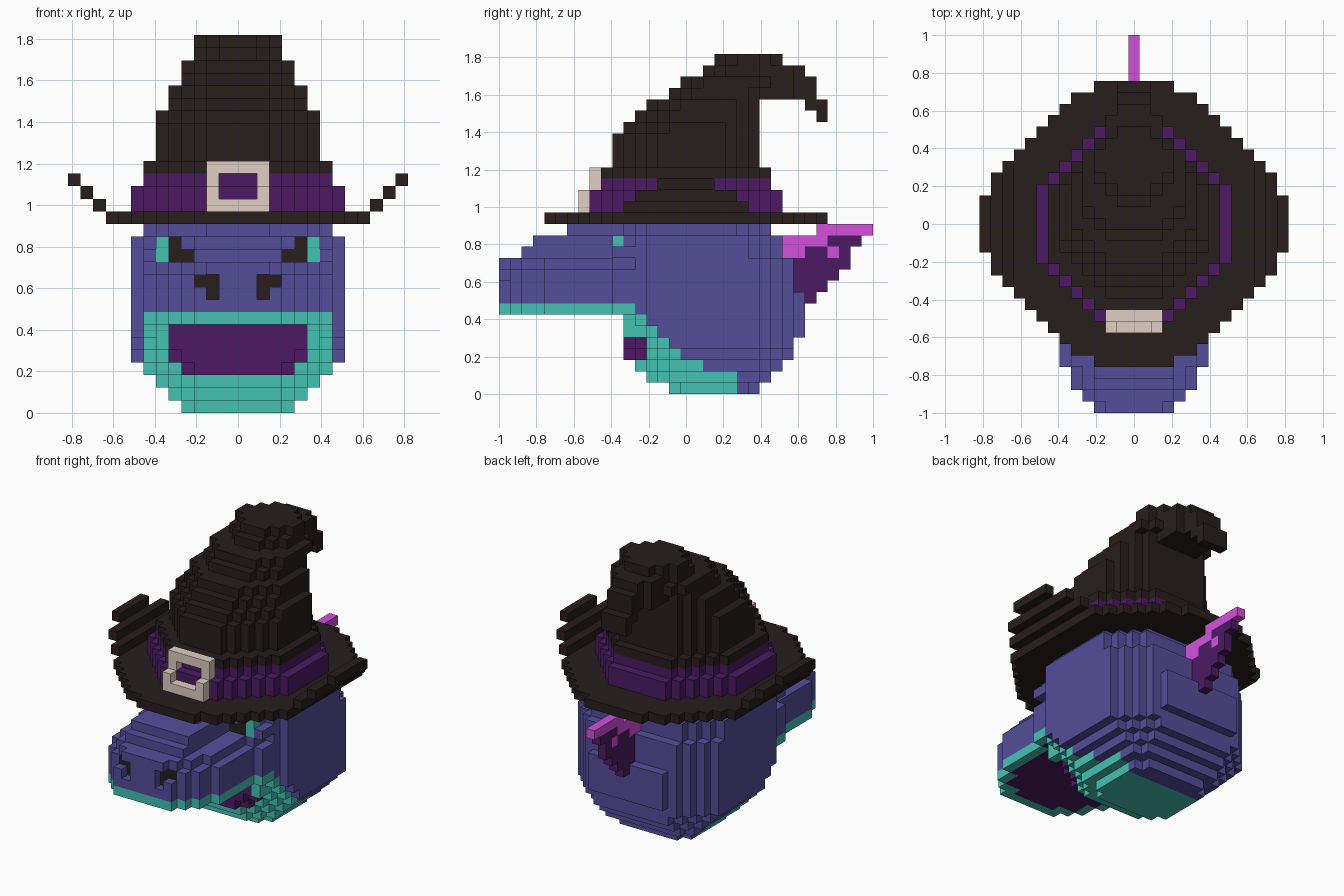
import bpy, bmesh

if "Cube" in bpy.data.objects:
    bpy.data.objects.remove(bpy.data.objects["Cube"])

V = 2 / 33          # edge of one block; the model is 27 x 33 x 30 blocks


def linear(c):
    c /= 255
    return c / 12.92 if c <= 0.04045 else ((c + 0.055) / 1.055) ** 2.4


PALETTE = [("hat_black", (40, 29, 29)), ("skin_blue", (85, 77, 154)),
           ("jaw_teal", (69, 194, 180)), ("deep_purple", (76, 26, 100)),
           ("fin_magenta", (212, 80, 222)), ("buckle_tan", (224, 207, 194))]
MATS = []
for name, rgb in PALETTE:
    m = bpy.data.materials.new(name)
    m.diffuse_color = [linear(c) for c in rgb] + [1]
    m.use_nodes = True
    m.node_tree.nodes["Principled BSDF"].inputs["Base Color"].default_value = m.diffuse_color
    MATS.append(m)
BLACK, BLUE, TEAL, PURPLE, MAGENTA, TAN = range(6)

grid = {}           # block (i, j, k) -> (part, colour)


def put(part, colour, i, j, k):
    """Place a block and its mirror image."""
    grid[(i, j, k)] = grid[(-i, j, k)] = (part, colour)


def box(part, colour, i0, i1, j0, j1, k0, k1):
    for i in range(i0, i1 + 1):
        for j in range(j0, j1 + 1):
            for k in range(k0, k1 + 1):
                put(part, colour, i, j, k)


def octagon(part, colour, w, j0, j1, k, front, back, limit=lambda j: 99):
    """One layer with its front and back corners cut by the given steps."""
    for j in range(j0, j1 + 1):
        for i in range(w + 1):
            if (w - i) + (j - j0) >= front and (w - i) + (j1 - j) >= back and i <= limit(j):
                c = colour(i, j, k) if callable(colour) else colour
                put(part, c, i, j, k)


# Head: a bevelled block, teal along the jaw, purple inside the mouth
teal_to = [4, 4, 1, -1, -2, -3, -4, -5]


def head_colour(i, j, k):
    if 3 <= k <= 6 and i <= 5 and j <= -4:
        return PURPLE
    return TEAL if k < 8 and j <= teal_to[k] else BLUE


half = [4, 5, 6, 7] + [8] * 10 + [7]
face = [-1, -3, -4] + [-5] * 12
rear = [6, 7, 8, 9, 9, 10, 10, 10, 10, 9, 9, 9, 8, 8, 7]
cut_face = [1, 2, 3, 4, 4, 3, 2] + [2] * 8
cut_rear = [1, 1, 2, 3, 3] + [4] * 4 + [3] * 6
for k in range(15):
    octagon("head", head_colour, half[k], face[k], rear[k], k, cut_face[k], cut_rear[k])
put("head", TEAL, 6, -5, 5)

# Snout: rounded plan, teal lip and purple palate underneath
for j in range(-16, -4):
    w = 3 if j == -16 else 4 if j == -15 else 5 if j < -12 else 6 if j < -6 else 7
    for i in range(w + 1):
        lip = i == w or j == -16 or (j == -15 and i > 2)
        put("snout", TEAL if lip else PURPLE, i, j, 7)
        for k in range(8, 12):
            if k < 11 or i < w:
                put("snout", BLUE, i, j, k)
box("snout", BLUE, 0, 3, -14, -4, 12, 12)
box("snout", BLUE, 0, 3, -13, -4, 13, 13)
box("snout", BLUE, 0, 2, -10, -4, 14, 14)

# Nostrils, sunk one block into the snout
for i, k in [(2, 10), (3, 10), (2, 9)]:
    for s in (i, -i):
        del grid[(s, -16, k)]
    put("nostrils", BLACK, i, -15, k)

# Eye sockets and eyes
box("snout", BLUE, 4, 6, -6, -3, 12, 13)
box("snout", BLUE, 7, 7, -6, -3, 12, 12)
box("eyes", TEAL, 6, 6, -6, -6, 12, 13)
box("eyes", BLACK, 5, 5, -6, -6, 12, 13)
put("eyes", BLACK, 4, -6, 12)

# Back fin: one block thick, magenta ridge over purple membrane
for k, j0, j1 in [(13, 9, 15), (12, 9, 14), (11, 10, 14), (10, 10, 13),
                  (9, 10, 12), (8, 11, 11)]:
    box("back_fin", PURPLE, 0, 0, j0, j1, k, k)
box("back_fin", MAGENTA, 0, 0, 12, 16, 14, 14)
box("back_fin", MAGENTA, 0, 0, 9, 12, 13, 13)
box("back_fin", MAGENTA, 0, 0, 9, 10, 12, 12)
put("back_fin", MAGENTA, 0, 13, 12)

# Hat brim, its side edges curling up
depth = [12, 12, 12, 12, 11, 11, 10, 9, 8, 7, 6, 5, 4, 2]
for i, d in enumerate(depth):
    k = 15 + max(0, i - 10)
    box("hat_brim", BLACK, i, i, -d, d, k, k)

# Hat band
for k, r, cut in [(16, 8, 5), (17, 8, 5), (18, 7, 4)]:
    octagon("hat_band", PURPLE, r, -r, r, k, cut, cut)

# Hat cone leaning back: layer, half width, front, back
taper = lambda j: 99 if j < 7 else 3 if j < 8 else 2
for k, w, j0, j1 in [(19, 7, -7, 7), (20, 6, -6, 6), (21, 6, -6, 6), (22, 6, -6, 6),
                     (23, 6, -5, 6), (24, 5, -4, 6), (25, 5, -3, 6), (26, 4, -1, 7),
                     (27, 4, 0, 8), (28, 3, 2, 8), (29, 3, 3, 8)]:
    octagon("hat_cone", BLACK, w, j0, j1, k, round(0.6 * w), max(2, w - 3), taper)

# Drooping hat tip
box("hat_tip", BLACK, 0, 2, 7, 9, 26, 28)
box("hat_tip", BLACK, 0, 1, 10, 10, 26, 28)
box("hat_tip", BLACK, 0, 1, 11, 11, 25, 27)
box("hat_tip", BLACK, 0, 1, 12, 12, 24, 25)

# Buckle: square frame leaning with the band
for k in range(16, 20):
    j = -9 if k < 18 else -8
    for i in range(3):
        if i == 2 or k in (16, 19):
            put("hat_buckle", TAN, i, j, k)

# Turn the blocks into one mesh per part, keeping outside faces only
SIDES = []
for axis in range(3):
    u, v = (axis + 1) % 3, (axis + 2) % 3
    for s in (0, 1):
        corners = []
        for a, b in [(0, 0), (1, 0), (1, 1), (0, 1)]:
            p = [0, 0, 0]
            p[axis], p[u], p[v] = s, a, b
            corners.append(tuple(p))
        step = [0, 0, 0]
        step[axis] = 2 * s - 1
        SIDES.append((step, corners if s else corners[::-1]))

for part in sorted({p for p, c in grid.values()}):
    bm = bmesh.new()
    verts = {}
    for cell, (owner, colour) in grid.items():
        if owner != part:
            continue
        for step, corners in SIDES:
            if tuple(a + b for a, b in zip(cell, step)) in grid:
                continue
            loop = []
            for c in corners:
                key = tuple(a + b for a, b in zip(cell, c))
                if key not in verts:
                    verts[key] = bm.verts.new(((key[0] - 0.5) * V, (key[1] - 0.5) * V, key[2] * V))
                loop.append(verts[key])
            bm.faces.new(loop).material_index = colour
    mesh = bpy.data.meshes.new(part)
    bm.to_mesh(mesh)
    bm.free()
    for m in MATS:
        mesh.materials.append(m)
    bpy.context.collection.objects.link(bpy.data.objects.new(part, mesh))
